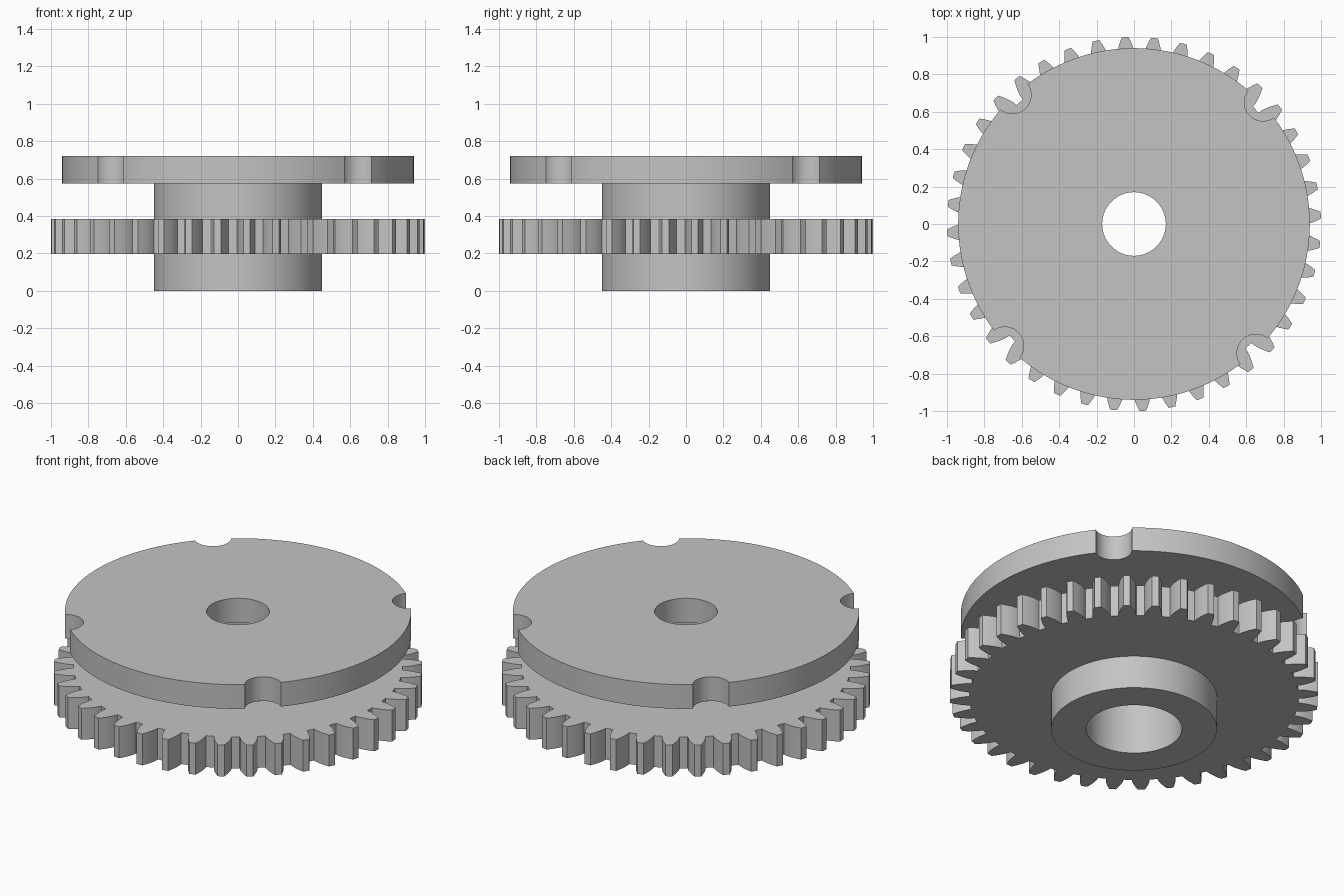
import bpy, bmesh, math
from math import pi, sin, cos, tan, acos, atan2, radians

if "Cube" in bpy.data.objects:
    bpy.data.objects.remove(bpy.data.objects["Cube"])

grey = bpy.data.materials.new("matte grey")
grey.diffuse_color = (0.55, 0.55, 0.55, 1)
grey.use_nodes = True
grey.node_tree.nodes["Principled BSDF"].inputs["Base Color"].default_value = grey.diffuse_color


def ring_prism(name, outline, hole_radius, z0, z1):
    """Extrude an outline of (radius, angle) points that has a round central hole."""
    bm = bmesh.new()
    loops = []
    for hole, z in ((False, z0), (False, z1), (True, z1), (True, z0)):
        loops.append([bm.verts.new(((hole_radius if hole else r) * cos(a),
                                    (hole_radius if hole else r) * sin(a), z))
                      for r, a in outline])
    n = len(outline)
    for k in range(4):
        lower, upper = loops[k], loops[(k + 1) % 4]
        for i in range(n):
            j = (i + 1) % n
            bm.faces.new((lower[i], lower[j], upper[j], upper[i]))
    bmesh.ops.recalc_face_normals(bm, faces=bm.faces)
    mesh = bpy.data.meshes.new(name)
    bm.to_mesh(mesh)
    bm.free()
    mesh.materials.append(grey)
    obj = bpy.data.objects.new(name, mesh)
    bpy.context.collection.objects.link(obj)
    bpy.ops.object.select_all(action='DESELECT')
    obj.select_set(True)
    bpy.context.view_layer.objects.active = obj
    bpy.ops.object.shade_smooth_by_angle(angle=radians(25))
    return obj


# Hub: plain tube, its top end set into the disc
ring_prism("hub", [(0.45, 2 * pi * i / 128) for i in range(128)], 0.26, 0, 0.6)

# Gear: 40 involute teeth
TEETH, TIP, ROOT = 40, 1.0, 0.893
pitch = TIP * TEETH / (TEETH + 2)
base = pitch * cos(radians(20))


def involute(pressure):
    return tan(pressure) - pressure


def half_angle(r):
    return pi / (2 * TEETH) + involute(radians(20)) - involute(acos(min(1, base / r)))


radii = [ROOT, 0.91, 0.93, 0.952, 0.976, TIP]
flank = [(r, half_angle(r)) for r in radii]
tooth = [(r, -h) for r, h in flank] + [(r, h) for r, h in reversed(flank)]
gear = [(r, a + radians(2.7) + 2 * pi * k / TEETH) for k in range(TEETH) for r, a in tooth]
ring_prism("gear", gear, 0.4, 0.197, 0.385)

# Disc: four round notches in the rim
DISC, NOTCH, CENTRE, START = 0.94, 0.1, 0.948, radians(43.3)
spread = acos((DISC**2 + CENTRE**2 - NOTCH**2) / (2 * DISC * CENTRE))
swing = atan2(DISC * sin(spread), CENTRE - DISC * cos(spread))
outline = []
for k in range(4):
    mid = START + k * pi / 2
    for i in range(17):  # notch arc
        t = -swing + 2 * swing * i / 16
        x, y = CENTRE - NOTCH * cos(t), NOTCH * sin(t)
        outline.append((math.hypot(x, y), mid + atan2(y, x)))
    for i in range(1, 32):  # rim arc
        outline.append((DISC, mid + spread + (pi / 2 - 2 * spread) * i / 32))
ring_prism("notched_disc", outline, 0.17, 0.575, 0.72)
